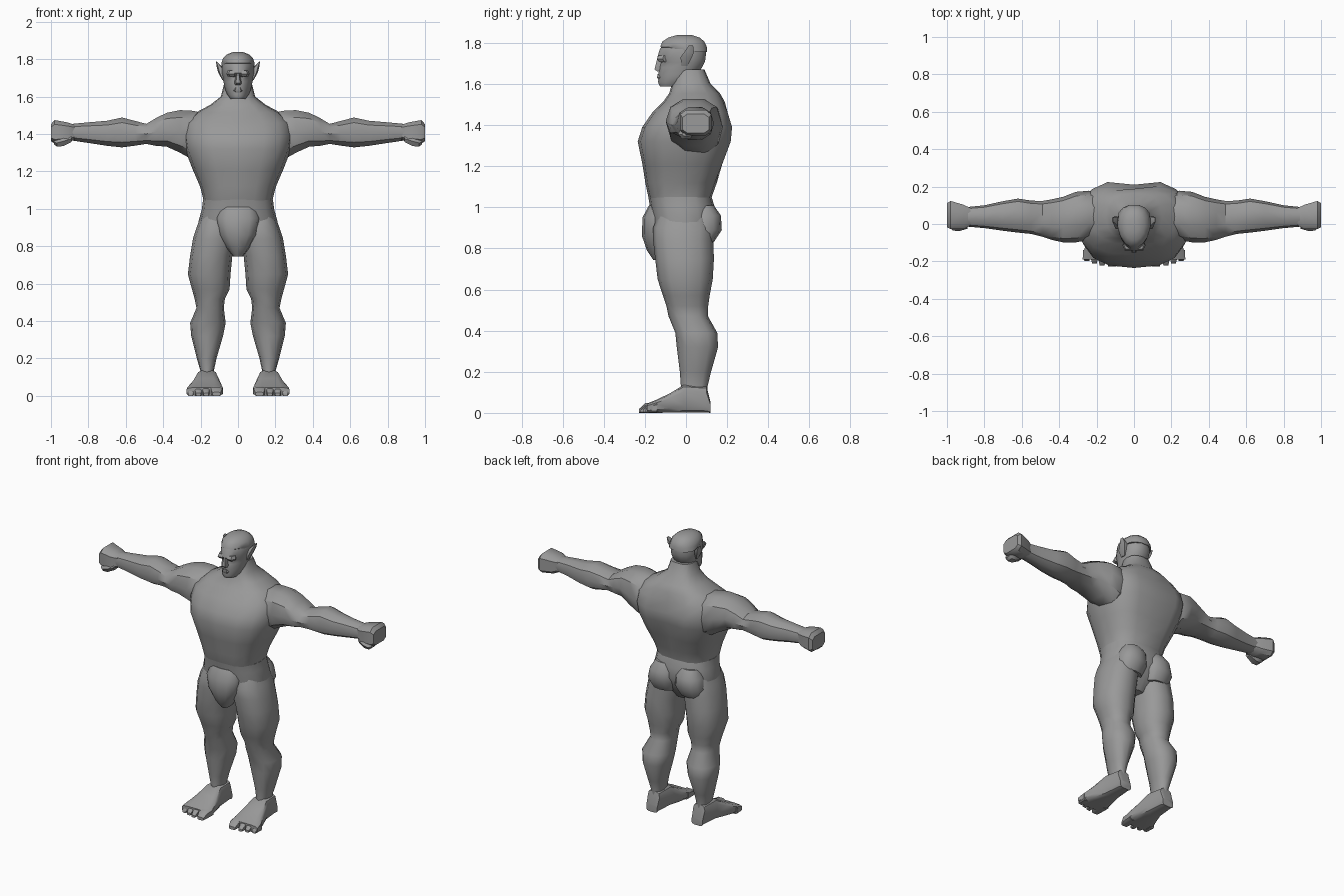
import bpy, bmesh, math

skin = bpy.data.materials.new("grey_skin")
skin.diffuse_color = (0.32, 0.32, 0.32, 1)


def loft(name, axis, rings, sides=12, power=2.3, mirror=False, rule=None):
    """Skin over rings (position, a0, a1, b0, b1): extents across the axis."""
    bm = bmesh.new()
    loops = []
    for t, a0, a1, b0, b1 in rings:
        loop = []
        for i in range(sides):
            ang = 2 * math.pi * (i + 0.5 * (power > 3)) / sides
            c, s = math.cos(ang), math.sin(ang)
            u = math.copysign(abs(c) ** (2 / power), c)
            v = math.copysign(abs(s) ** (2 / power), s)
            a = (a0 + a1) / 2 + u * (a1 - a0) / 2
            b = (b0 + b1) / 2 + v * (b1 - b0) / 2
            co = {"x": (t, a, b), "y": (a, t, b), "z": (a, b, t)}[axis]
            loop.append(bm.verts.new(rule(*co) if rule else co))
        loops.append(loop)
    for lo, hi in zip(loops, loops[1:]):
        for i in range(sides):
            j = (i + 1) % sides
            bm.faces.new((lo[i], lo[j], hi[j], hi[i]))
    bm.faces.new(loops[0])
    bm.faces.new(loops[-1])
    bmesh.ops.recalc_face_normals(bm, faces=bm.faces[:])
    mesh = bpy.data.meshes.new(name)
    bm.to_mesh(mesh)
    bm.free()
    mesh.materials.append(skin)
    ob = bpy.data.objects.new(name, mesh)
    bpy.context.collection.objects.link(ob)
    if mirror:
        mod = ob.modifiers.new("mirror", "MIRROR")
        mod.use_mirror_merge = False
    bpy.ops.object.select_all(action="DESELECT")
    ob.select_set(True)
    bpy.context.view_layer.objects.active = ob
    bpy.ops.object.shade_smooth_by_angle(angle=math.radians(40))
    return ob


def centred(rows):
    """Rings symmetric in x from (z, half width, y front, y back)."""
    return [(z, -w, w, f, b) for z, w, f, b in rows]


def spine_groove(x, y, z):
    if y > 0 and 1.15 < z < 1.5:
        y -= 0.028 * math.exp(-(x / 0.07) ** 2)
    return x, y, z


def narrow_face(x, y, z):
    if y < -0.03:
        x *= 1 - 2.5 * (-0.03 - y)
    return x, y, z


# Torso, chest and neck
loft("torso", "z", centred([
    (1.00, .180, -.165, .12), (1.05, .185, -.183, .125), (1.12, .203, -.198, .15),
    (1.21, .242, -.212, .19), (1.32, .285, -.235, .232), (1.39, .295, -.213, .238),
    (1.46, .285, -.165, .215), (1.515, .225, -.110, .188), (1.555, .150, -.082, .165),
    (1.60, .092, -.068, .120), (1.67, .074, -.050, .090)]),
    sides=16, power=2.6, rule=spine_groove)

# Pelvis, front pouch and buttocks
loft("pelvis", "z", centred([
    (1.05, .187, -.183, .125), (1.00, .193, -.175, .140), (.93, .212, -.165, .145),
    (.85, .200, -.150, .110), (.77, .060, -.110, .050)]), sides=16, power=2.5)
loft("pouch", "z", centred([
    (1.01, .100, -.180, -.06), (.95, .118, -.212, -.06), (.86, .100, -.214, -.05),
    (.79, .060, -.190, -.05), (.745, .025, -.160, -.06)]))
loft("buttock", "z", [
    (1.01, .03, .15, .03, .135), (.96, .005, .18, 0, .170), (.89, .003, .195, 0, .174),
    (.83, .02, .18, 0, .135)], mirror=True)

# Legs
loft("leg", "z", [
    (.98, .04, .190, -.130, .110), (.90, .015, .222, -.160, .135),
    (.84, .012, .241, -.160, .132), (.75, .030, .256, -.150, .136),
    (.65, .040, .268, -.138, .130), (.57, .045, .246, -.112, .115),
    (.52, .070, .232, -.095, .108), (.47, .076, .222, -.085, .107),
    (.39, .066, .256, -.052, .152), (.32, .080, .250, -.045, .156),
    (.20, .115, .220, -.030, .122), (.13, .130, .200, -.025, .105),
    (.04, .125, .208, -.030, .108)], mirror=True)

# Feet and toes
loft("foot", "y", [
    (.120, .125, .205, 0, .05), (.100, .122, .208, 0, .13), (-.01, .110, .222, 0, .138),
    (-.08, .092, .248, 0, .095), (-.15, .081, .272, 0, .062),
    (-.19, .082, .277, 0, .046)], power=4, mirror=True)
loft("big_toe", "y", [
    (-.14, .080, .150, 0, .055), (-.20, .083, .146, 0, .048), (-.228, .092, .138, 0, .02)],
    sides=8, power=4, mirror=True)
for i in range(3):
    x = .152 + i * .041
    loft("small_toe", "y", [
        (-.14, x, x + .04, 0, .048), (-.195 + .008 * i, x, x + .038, 0, .04),
        (-.222 + .012 * i, x + .005, x + .032, 0, .015)], sides=8, power=4, mirror=True)

# Arms with shoulder, upper arm and forearm swellings
loft("arm", "x", [
    (.17, -.060, .150, 1.27, 1.512), (.24, -.085, .178, 1.255, 1.530),
    (.31, -.098, .172, 1.295, 1.533), (.38, -.098, .145, 1.328, 1.518),
    (.44, -.085, .132, 1.334, 1.488), (.49, -.068, .123, 1.345, 1.457),
    (.55, -.053, .125, 1.335, 1.473), (.62, -.046, .136, 1.325, 1.492),
    (.70, -.036, .122, 1.334, 1.474), (.80, -.022, .100, 1.350, 1.465),
    (.88, -.015, .092, 1.362, 1.457), (.92, -.010, .090, 1.37, 1.45)],
    sides=10, mirror=True)

# Fists and thumbs
loft("fist", "x", [
    (.87, -.008, .085, 1.370, 1.450), (.91, -.030, .105, 1.352, 1.464),
    (.98, -.030, .126, 1.347, 1.477), (1.0, -.020, .115, 1.360, 1.455)],
    sides=8, power=4, mirror=True)
loft("thumb", "x", [
    (.89, -.025, .025, 1.355, 1.395), (.935, -.038, .035, 1.332, 1.390),
    (.968, -.035, .035, 1.330, 1.375), (.985, -.020, .025, 1.345, 1.365)],
    sides=6, mirror=True)

# Head, hair cap and facial features
loft("head", "z", centred([
    (1.588, .045, -.128, -.03), (1.61, .062, -.138, .010), (1.635, .070, -.133, .045),
    (1.65, .073, -.137, .060), (1.68, .078, -.130, .080), (1.705, .083, -.123, .093),
    (1.725, .086, -.143, .098), (1.77, .086, -.130, .101), (1.81, .072, -.100, .085)]),
    sides=14, rule=narrow_face)
loft("hair", "z", centred([
    (1.755, .089, -.060, .104), (1.780, .089, -.128, .104), (1.806, .080, -.118, .092),
    (1.826, .058, -.088, .068), (1.838, .028, -.045, .030)]), sides=14, rule=narrow_face)
loft("nose", "z", centred([
    (1.662, .019, -.145, -.09), (1.672, .021, -.157, -.09), (1.725, .009, -.143, -.09)]),
    sides=6)
loft("brow", "z", [
    (1.708, .008, .055, -.134, -.08), (1.722, .005, .062, -.146, -.08),
    (1.740, .010, .055, -.136, -.08)], sides=6, mirror=True)
loft("lip", "z", centred([
    (1.620, .022, -.136, -.09), (1.632, .028, -.144, -.09), (1.648, .020, -.142, -.09)]),
    sides=6)

# Pointed ears
loft("ear", "z", [
    (1.688, .070, .084, -.025, .010), (1.73, .074, .106, -.030, .032),
    (1.755, .080, .113, -.012, .042), (1.787, .112, .118, .012, .036)],
    sides=6, mirror=True)
